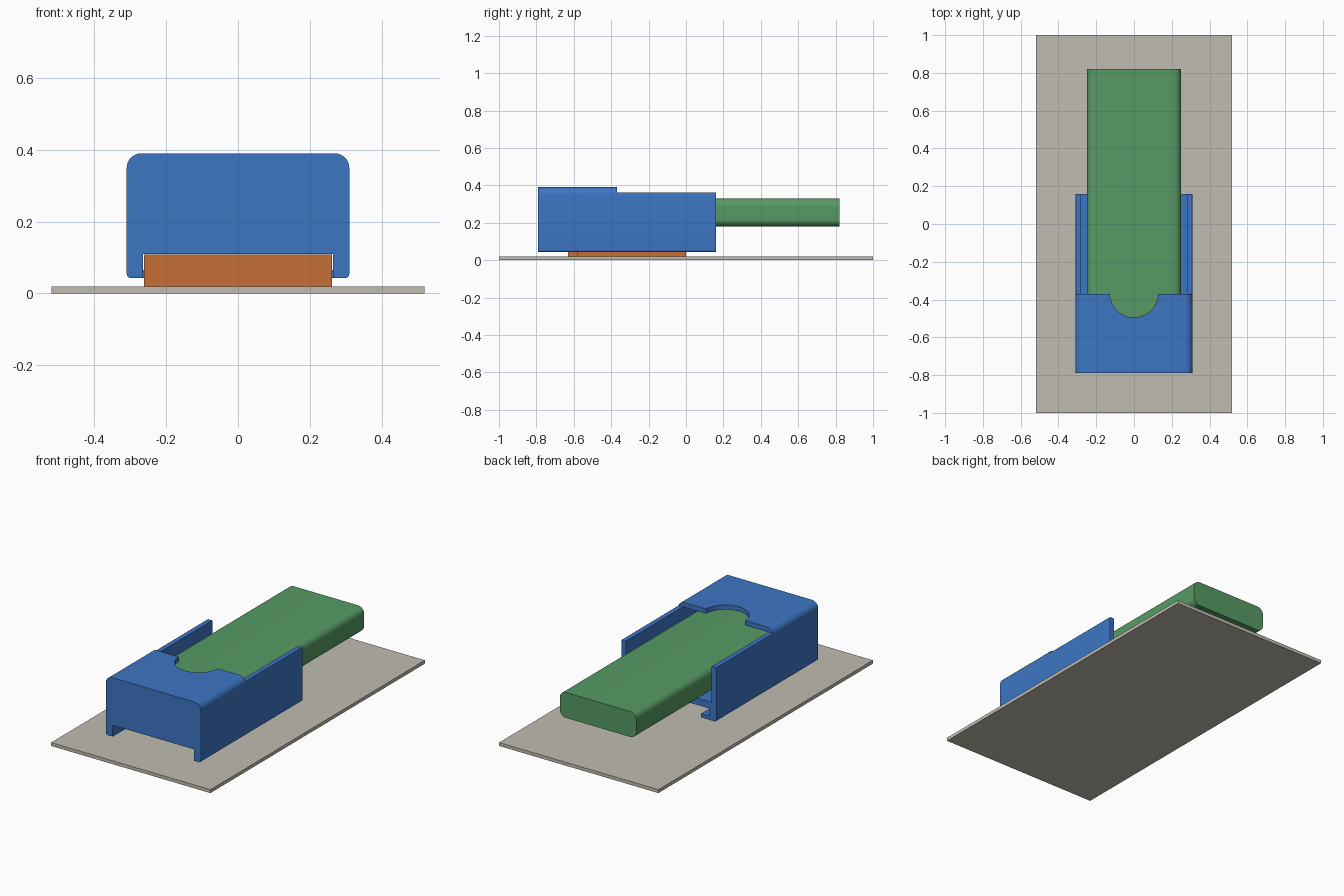
import bpy, bmesh, math

if "Cube" in bpy.data.objects:
    bpy.data.objects.remove(bpy.data.objects["Cube"])


def material(name, srgb):
    m = bpy.data.materials.new(name)
    lin = [(c / 255 / 12.92) if c / 255 <= 0.04045 else ((c / 255 + 0.055) / 1.055) ** 2.4 for c in srgb]
    m.diffuse_color = (*lin, 1)
    m.use_nodes = True
    m.node_tree.nodes["Principled BSDF"].inputs["Base Color"].default_value = m.diffuse_color
    return m


BLUE = material("holder blue", (60, 118, 196))
GREEN = material("device green", (87, 154, 100))
ORANGE = material("bracket orange", (197, 111, 53))
GREY = material("wall grey", (192, 189, 177))


def extrude(name, profile, y0, y1, mat=None):
    """Extrude an (x, z) outline along y."""
    bm = bmesh.new()
    face = bm.faces.new([bm.verts.new((x, y0, z)) for x, z in profile])
    ext = bmesh.ops.extrude_face_region(bm, geom=[face])
    verts = [v for v in ext["geom"] if isinstance(v, bmesh.types.BMVert)]
    bmesh.ops.translate(bm, verts=verts, vec=(0, y1 - y0, 0))
    bmesh.ops.recalc_face_normals(bm, faces=bm.faces)
    me = bpy.data.meshes.new(name)
    bm.to_mesh(me)
    bm.free()
    ob = bpy.data.objects.new(name, me)
    bpy.context.collection.objects.link(ob)
    if mat:
        me.materials.append(mat)
    return ob


def rect(w, z0, z1):
    return [(-w, z0), (w, z0), (w, z1), (-w, z1)]


def rounded(w, z0, z1, r_bottom, r_top, n=8):
    """Rectangle outline with separate bottom and top corner radii."""
    pts = []
    for sx, z, r, start in ((1, z0, r_bottom, -90), (1, z1, r_top, 0),
                            (-1, z1, r_top, 90), (-1, z0, r_bottom, 180)):
        cx, cz = sx * (w - r), z + (r if z == z0 else -r)
        for i in range(n + 1):
            a = math.radians(start + 90 * i / n)
            pts.append((cx + r * math.cos(a), cz + r * math.sin(a)))
    return pts


def cut(target, cutter):
    cutter.hide_render = True
    cutter.hide_set(True)
    mod = target.modifiers.new(cutter.name, "BOOLEAN")
    mod.operation = "DIFFERENCE"
    mod.solver = "EXACT"
    mod.object = cutter


def smooth(ob):
    bpy.ops.object.select_all(action="DESELECT")
    ob.select_set(True)
    bpy.context.view_layer.objects.active = ob
    bpy.ops.object.shade_smooth_by_angle(angle=math.radians(30))


# Mounting surface
extrude("wall_panel", rect(0.52, 0, 0.02), -1, 1, GREY)

# Device sliding into the holder
device = extrude("device", rounded(0.25, 0.18, 0.33, 0.04, 0.04), -0.73, 0.82, GREEN)
smooth(device)

# Bracket: T-shaped rail with a full-width stop at the front
T_RAIL = [(-0.205, 0.02), (0.205, 0.02), (0.205, 0.07), (0.262, 0.07),
          (0.262, 0.108), (-0.262, 0.108), (-0.262, 0.07), (-0.205, 0.07)]
extrude("bracket_stop", rect(0.262, 0.02, 0.108), -0.63, -0.58, ORANGE)
extrude("bracket_rail", T_RAIL, -0.58, 0, ORANGE)

# Holder shell with its cutters
holder = extrude("holder", rounded(0.31, 0.043, 0.39, 0.012, 0.04), -0.79, 0.16, BLUE)
cut(holder, extrude("pocket_cutter", rect(0.28, 0.15, 0.362), -0.76, 0.3))
cut(holder, extrude("open_top_cutter", rect(0.4, 0.362, 0.5), -0.37, 0.3))
cut(holder, extrude("rail_slot_cutter", rect(0.265, 0.065, 0.11), -0.9, 0.3))
cut(holder, extrude("rail_gap_cutter", rect(0.21, -0.1, 0.09), -0.9, 0.3))
cut(holder, extrude("stop_slot_cutter", rect(0.265, -0.1, 0.1), -0.9, -0.575))

# Thumb notch in the cover
bpy.ops.mesh.primitive_cylinder_add(vertices=48, radius=0.128, depth=0.2, location=(0, -0.366, 0.41))
notch = bpy.context.object
notch.name = "thumb_notch_cutter"
cut(holder, notch)

# Bake the cuts, then smooth the rounded corners
bpy.ops.object.select_all(action="DESELECT")
holder.select_set(True)
bpy.context.view_layer.objects.active = holder
for mod in list(holder.modifiers):
    bpy.ops.object.modifier_apply(modifier=mod.name)
for ob in [o for o in bpy.data.objects if o.name.endswith("_cutter")]:
    bpy.data.objects.remove(ob)
smooth(holder)
